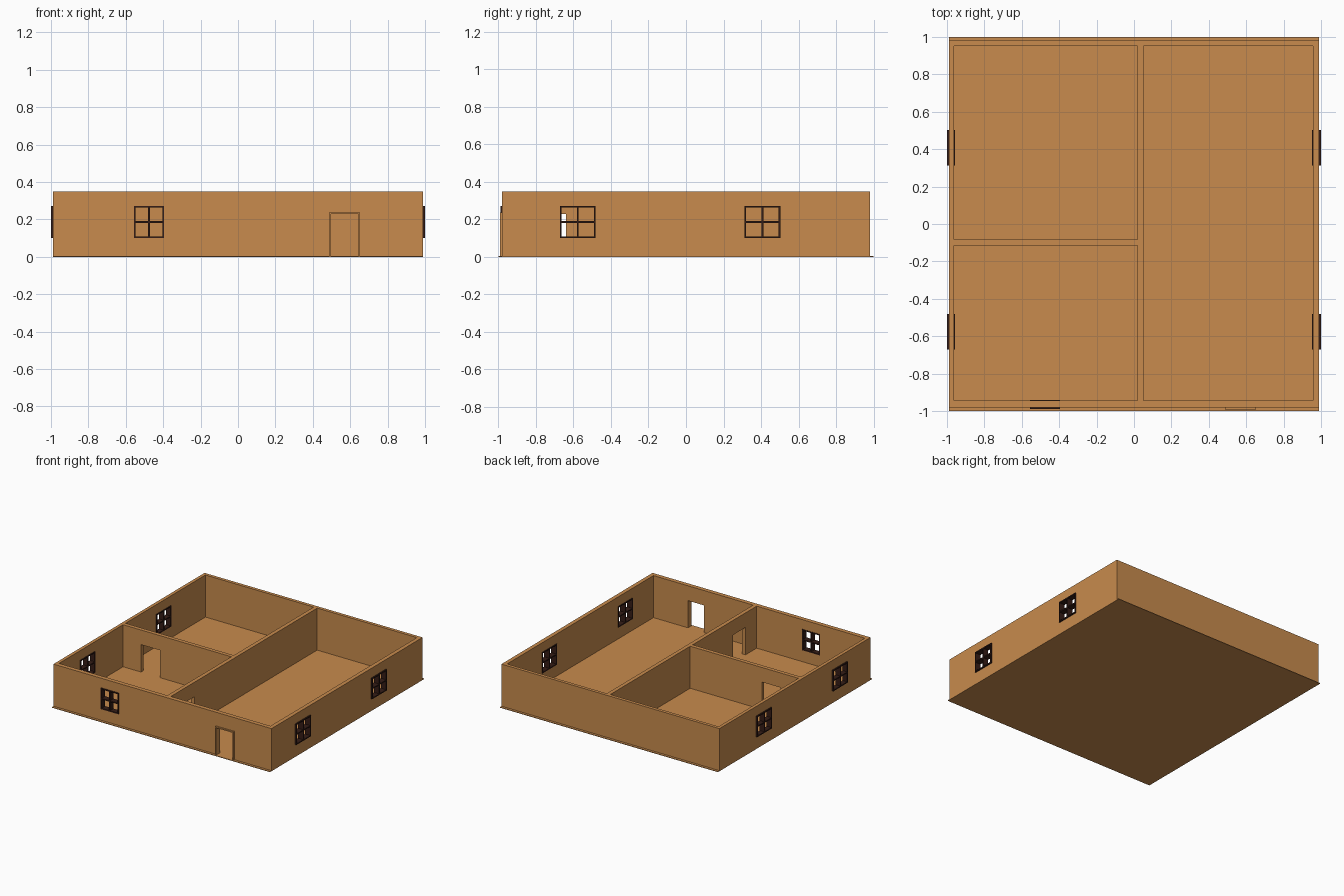
import bpy

if "Cube" in bpy.data.objects:
    bpy.data.objects.remove(bpy.data.objects["Cube"])


def material(name, rgb):
    m = bpy.data.materials.new(name)
    m.diffuse_color = (*rgb, 1)
    m.use_nodes = True
    m.node_tree.nodes["Principled BSDF"].inputs["Base Color"].default_value = m.diffuse_color
    return m


WOOD = material("warm_wood", (0.58, 0.26, 0.075))
DARK = material("dark_wood", (0.035, 0.012, 0.008))


def box(name, x, y, z, mat=None):
    bpy.ops.mesh.primitive_cube_add(size=1, location=(sum(x) / 2, sum(y) / 2, sum(z) / 2))
    ob = bpy.context.object
    ob.name = name
    ob.scale = (x[1] - x[0], y[1] - y[0], z[1] - z[0])
    bpy.ops.object.transform_apply(location=False, rotation=False, scale=True)
    if mat:
        ob.data.materials.append(mat)
    return ob


def cut(target, x, y, z):
    cutter = box("cutter", x, y, z)
    cutter.hide_render = True
    mod = target.modifiers.new("cut", 'BOOLEAN')
    mod.operation = 'DIFFERENCE'
    mod.solver = 'EXACT'
    mod.object = cutter
    bpy.context.view_layer.objects.active = target
    bpy.ops.object.modifier_apply(modifier=mod.name)
    bpy.data.objects.remove(cutter, do_unlink=True)


def join(name, parts):
    bpy.ops.object.select_all(action='DESELECT')
    for p in parts:
        p.select_set(True)
    bpy.context.view_layer.objects.active = parts[0]
    bpy.ops.object.join()
    parts[0].name = name


# Floor sheet, slightly longer than the walls
box("floor", (-0.99, 0.99), (-1, 1), (0, 0.005), WOOD)

# Walls: one block with three rooms cut out
walls = box("walls", (-0.99, 0.99), (-0.98, 0.98), (0.002, 0.35), WOOD)
ROOMS = [((0.052, 0.957), (-0.945, 0.953)),
         ((-0.963, 0.02), (-0.083, 0.953)),
         ((-0.963, 0.02), (-0.945, -0.115))]
for rx, ry in ROOMS:
    cut(walls, rx, ry, (-0.1, 0.5))

# Doorways: front entrance and two inside openings
cut(walls, (0.49, 0.65), (-1.05, -0.9), (-0.1, 0.235))
cut(walls, (0.0, 0.08), (-0.80, -0.64), (-0.1, 0.23))
cut(walls, (-0.80, -0.63), (-0.14, -0.05), (-0.1, 0.23))

# Front door frame
FY = (-0.992, -0.945)
join("door_frame", [
    box("jamb", (0.487, 0.497), FY, (0.005, 0.238), WOOD),
    box("jamb", (0.643, 0.653), FY, (0.005, 0.238), WOOD),
    box("lintel", (0.497, 0.643), FY, (0.228, 0.238), WOOD)])


def window(name, axis, span, depth):
    """Opening plus four-pane frame; axis is the direction the wall runs."""
    a, b = span
    z0, z1, t = 0.10, 0.272, 0.009
    mid, zm = (a + b) / 2, (z0 + z1) / 2

    def place(s):
        return (s, depth) if axis == 'x' else (depth, s)
    deep = (depth[0] - 0.02, depth[1] + 0.02)
    cut(walls, *((span, deep) if axis == 'x' else (deep, span)), (z0, z1))
    bars = [((a, a + t), (z0, z1)), ((b - t, b), (z0, z1)),
            ((mid - t / 2, mid + t / 2), (z0 + t, z1 - t)),
            ((a + t, b - t), (z0, z0 + t)), ((a + t, b - t), (z1 - t, z1)),
            ((a + t, mid - t / 2), (zm - t / 2, zm + t / 2)),
            ((mid + t / 2, b - t), (zm - t / 2, zm + t / 2))]
    join(name, [box("bar", *place(s), z, DARK) for s, z in bars])


# Windows: one in front, two on each side
window("front_window", 'x', (-0.556, -0.395), (-0.988, -0.942))
for side, depth in (("right", (0.952, 1.0)), ("left", (-1.0, -0.958))):
    window(side + "_front_window", 'y', (-0.672, -0.482), depth)
    window(side + "_back_window", 'y', (0.312, 0.503), depth)
